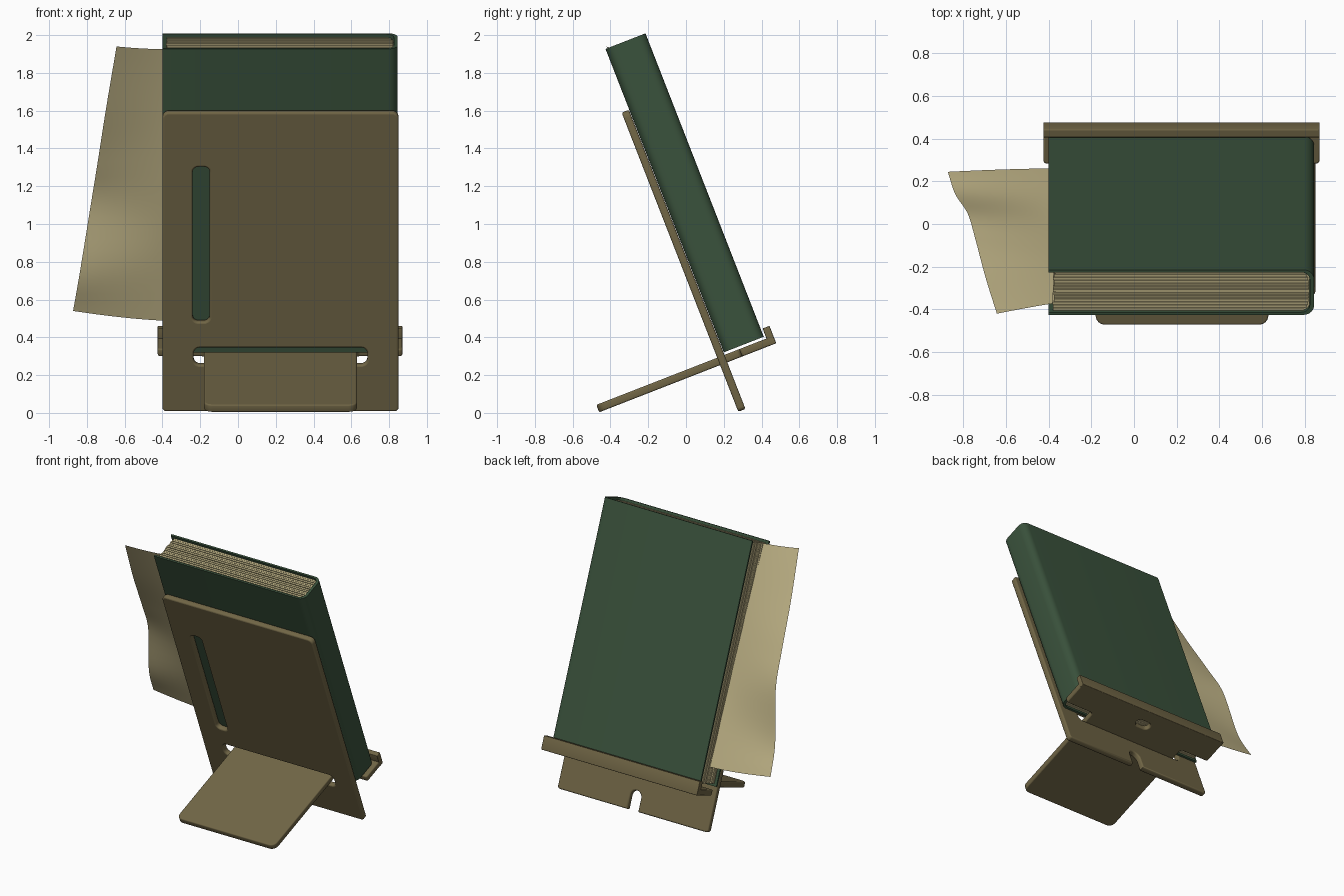
import bpy, bmesh, math, random
from mathutils import Matrix, Vector

if "Cube" in bpy.data.objects:
    bpy.data.objects.remove(bpy.data.objects["Cube"])

random.seed(4)
LEAN = Matrix.Rotation(math.radians(21.3), 4, 'X')   # whole stand leans back
UPRIGHT = Matrix.Rotation(math.radians(90), 4, 'X')
MID = 0.225                                          # centre of stand in x


def material(name, rgb):
    m = bpy.data.materials.new(name)
    m.diffuse_color = (*rgb, 1)
    m.use_nodes = True
    m.node_tree.nodes["Principled BSDF"].inputs["Base Color"].default_value = m.diffuse_color
    return m


WOOD = material("brown_wood", (0.165, 0.133, 0.061))
GREEN = material("green_cloth", (0.042, 0.084, 0.045))
PAPER = material("cream_paper", (0.515, 0.445, 0.238))


def rounded(corners, steps=6):
    """Outline from (x, y, radius) corners, each rounded by an arc-like curve."""
    out, n = [], len(corners)
    for i, (x, y, r) in enumerate(corners):
        p = Vector((x, y))
        if r == 0:
            out.append(p)
            continue
        d0 = (Vector(corners[i - 1][:2]) - p).normalized()
        d1 = (Vector(corners[(i + 1) % n][:2]) - p).normalized()
        c = p + (d0 + d1) * r                        # right-angled corners
        for k in range(steps + 1):
            t = k / steps * math.pi / 2
            out.append(c - d1 * r * math.cos(t) - d0 * r * math.sin(t))
    return out


def rect(x0, x1, y0, y1, r):
    return rounded([(x0, y0, r), (x1, y0, r), (x1, y1, r), (x0, y1, r)])


def plate(name, outlines, thick, mat, place, bevel=0.0):
    """Flat plate with holes, thickness centred on its own plane."""
    cu = bpy.data.curves.new(name, 'CURVE')
    cu.dimensions, cu.fill_mode = '2D', 'BOTH'
    cu.extrude = thick / 2 - bevel
    cu.bevel_depth, cu.bevel_resolution, cu.offset = bevel, 2, -bevel
    for pts in outlines:
        s = cu.splines.new('POLY')
        s.points.add(len(pts) - 1)
        for sp, p in zip(s.points, pts):
            sp.co = (p[0], p[1], 0, 1)
        s.use_cyclic_u = True
    ob = bpy.data.objects.new(name, cu)
    bpy.context.collection.objects.link(ob)
    cu.materials.append(mat)
    ob.matrix_world = LEAN @ place
    bpy.ops.object.select_all(action='DESELECT')
    ob.select_set(True)
    bpy.context.view_layer.objects.active = ob
    bpy.ops.object.convert(target='MESH')
    bpy.ops.object.shade_smooth_by_angle(angle=math.radians(35))
    return bpy.context.object


def at(y, z):
    return Matrix.Translation((0, y, z))


# Back panel: long slot, cross slot for the foot, arched notch at the bottom
panel = rounded([(-0.40, -0.095, 0.02), (MID - 0.045, -0.095, 0),
                 (MID - 0.045, 0.045, 0.044), (MID + 0.045, 0.045, 0.044),
                 (MID + 0.045, -0.095, 0), (0.85, -0.095, 0.02),
                 (0.85, 1.605, 0.035), (-0.40, 1.605, 0.035)])
plate("back_panel", [panel, rect(-0.24, -0.15, 0.414, 1.294, 0.03),
                     rect(-0.235, 0.685, 0.169, 0.268, 0.035)],
      0.041, WOOD, at(0.2805, 0) @ UPRIGHT, 0.01)

# Foot and book tray in one plate, passing through the cross slot
tray = rounded([(-0.18, -0.427, 0.045), (0.63, -0.427, 0.045),
                (0.63, 0.385, 0.02), (0.87, 0.385, 0.015),
                (0.87, 0.575, 0), (-0.425, 0.575, 0),
                (-0.425, 0.385, 0.015), (-0.18, 0.385, 0.02)])
plate("foot_and_tray", [tray, rect(MID - 0.06, MID + 0.06, 0.43, 0.49, 0.029)],
      0.042, WOOD, at(0, 0.191), 0.008)

# Raised lip behind the book
plate("tray_lip", [rect(-0.425, 0.87, 0.54, 0.579, 0.004)],
      0.099, WOOD, at(0, 0.2195), 0.004)

# Book cover: C-shaped section, rounded spine on the right
F, B, T = 0.303, 0.53, 0.013
cover = rounded([(-0.40, F, 0), (0.845, F, 0.05), (0.845, B, 0.05), (-0.40, B, 0),
                 (-0.40, B - T, 0), (0.825, B - T, 0.04),
                 (0.825, F + T, 0.04), (-0.40, F + T, 0)])
plate("book_cover", [cover], 1.724, GREEN, at(0, 1.088))

# Page block: solid core and slightly uneven leaves
core = rounded([(-0.365, F + T, 0), (0.824, F + T, 0.04),
                (0.824, B - T, 0.04), (-0.365, B - T, 0)])
plate("page_core", [core], 1.674, PAPER, at(0, 1.088))
bm = bmesh.new()
count = 13
step = (B - F - 2 * T) / count
for i in range(count):
    edge = abs(i - (count - 1) / 2) / (count / 2)
    x0 = -0.378 + random.uniform(-0.004, 0.004)
    x1 = 0.82 - 0.035 * edge ** 5
    h = 1.69 + random.uniform(-0.004, 0.004)
    bmesh.ops.create_cube(bm, size=1, matrix=Matrix.Translation(
        ((x0 + x1) / 2, F + T + (i + 0.5) * step, 1.088))
        @ Matrix.Diagonal((x1 - x0, step * 0.75, h, 1)))
me = bpy.data.meshes.new("page_leaves")
bm.to_mesh(me)
bm.free()
me.materials.append(PAPER)
leaves = bpy.data.objects.new("page_leaves", me)
bpy.context.collection.objects.link(leaves)
leaves.matrix_world = LEAN

# Loose wavy page sticking out of the open side
key = [Vector(p) for p in [(-0.873, 0.424, 0.414), (-0.838, 0.399, 0.639),
                           (-0.78, 0.445, 1.005), (-0.744, 0.414, 1.256),
                           (-0.697, 0.358, 1.60), (-0.643, 0.313, 1.96)]]
key = [2 * key[0] - key[1]] + key + [2 * key[-1] - key[-2]]
outer = []
for i in range(1, len(key) - 2):
    a, b, c, d = key[i - 1:i + 3]
    for k in range(6 if i < len(key) - 3 else 7):
        t = k / 6
        outer.append(0.5 * (2 * b + (c - a) * t + (2 * a - 5 * b + 4 * c - d) * t * t
                            + (3 * b - a - 3 * c + d) * t ** 3))
bm = bmesh.new()
rows, cols = len(outer), 9
grid = []
for j, o in enumerate(outer):
    v = j / (rows - 1)
    inner = Vector((-0.37, 0.42 - 0.066 * v, 0.36 + 1.57 * v))
    row = []
    for k in range(cols):
        t = k / (cols - 1)
        p = inner.lerp(o, t)
        p.z = inner.z + (o.z - inner.z) * t ** 1.5
        row.append(bm.verts.new(p))
    grid.append(row)
for j in range(rows - 1):
    for k in range(cols - 1):
        bm.faces.new((grid[j][k], grid[j][k + 1], grid[j + 1][k + 1], grid[j + 1][k]))
for f in bm.faces:
    f.smooth = True
me = bpy.data.meshes.new("loose_page")
bm.to_mesh(me)
bm.free()
me.materials.append(PAPER)
page = bpy.data.objects.new("loose_page", me)
bpy.context.collection.objects.link(page)
page.matrix_world = LEAN
